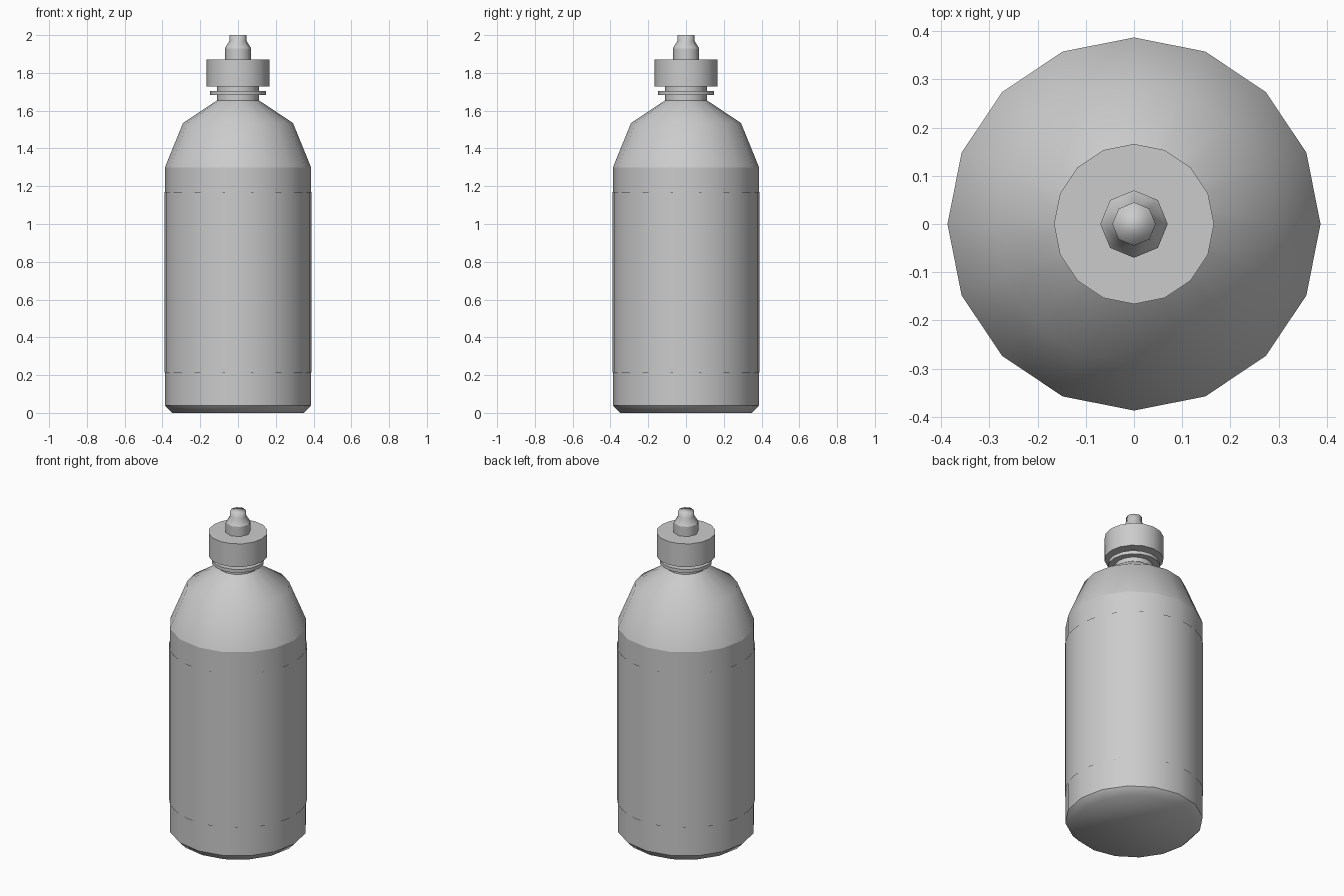
import bpy, math

if "Cube" in bpy.data.objects:
    bpy.data.objects.remove(bpy.data.objects["Cube"])


def lathe(name, profile, sides, sharp=(), bottom=True, top=True):
    """Spin an (r, z) profile around z; rings listed in sharp keep hard edges."""
    verts = [(r * math.cos(2 * math.pi * i / sides), r * math.sin(2 * math.pi * i / sides), z)
             for r, z in profile for i in range(sides)]
    faces = []
    for k in range(len(profile) - 1):
        a, b = k * sides, (k + 1) * sides
        for i in range(sides):
            j = (i + 1) % sides
            faces.append((a + i, a + j, b + j, b + i))
    if bottom:
        faces.append(tuple(reversed(range(sides))))
    if top:
        faces.append(tuple(range(len(verts) - sides, len(verts))))
    mesh = bpy.data.meshes.new(name)
    mesh.from_pydata(verts, [], faces)
    mesh.update()
    for p in mesh.polygons:
        p.use_smooth = True
    for e in mesh.edges:
        v, w = e.vertices
        if v // sides == w // sides and v // sides in sharp:
            e.use_edge_sharp = True
    obj = bpy.data.objects.new(name, mesh)
    bpy.context.collection.objects.link(obj)
    return obj


# Bottle with chamfered base, faceted shoulder and neck
lathe("bottle_body",
      [(0.35, 0), (0.387, 0.04), (0.387, 1.3), (0.291, 1.535), (0.11, 1.655), (0.11, 1.74)],
      16, sharp=(1, 2, 4, 5))

# Label sleeve: finer open tube hugging the body
lathe("label", [(0.388, 0.215), (0.388, 1.17)], 32, bottom=False, top=False)

# Flange around the neck
lathe("neck_ring", [(0.147, 1.682), (0.147, 1.703)], 16, sharp=(0, 1))

# Screw cap
lathe("cap", [(0.166, 1.727), (0.166, 1.87)], 16, sharp=(0, 1))

# Eight-sided spout with narrowing tip
lathe("spout", [(0.07, 1.86), (0.07, 1.93), (0.045, 1.97), (0.045, 2.0)],
      8, sharp=(0, 1))
